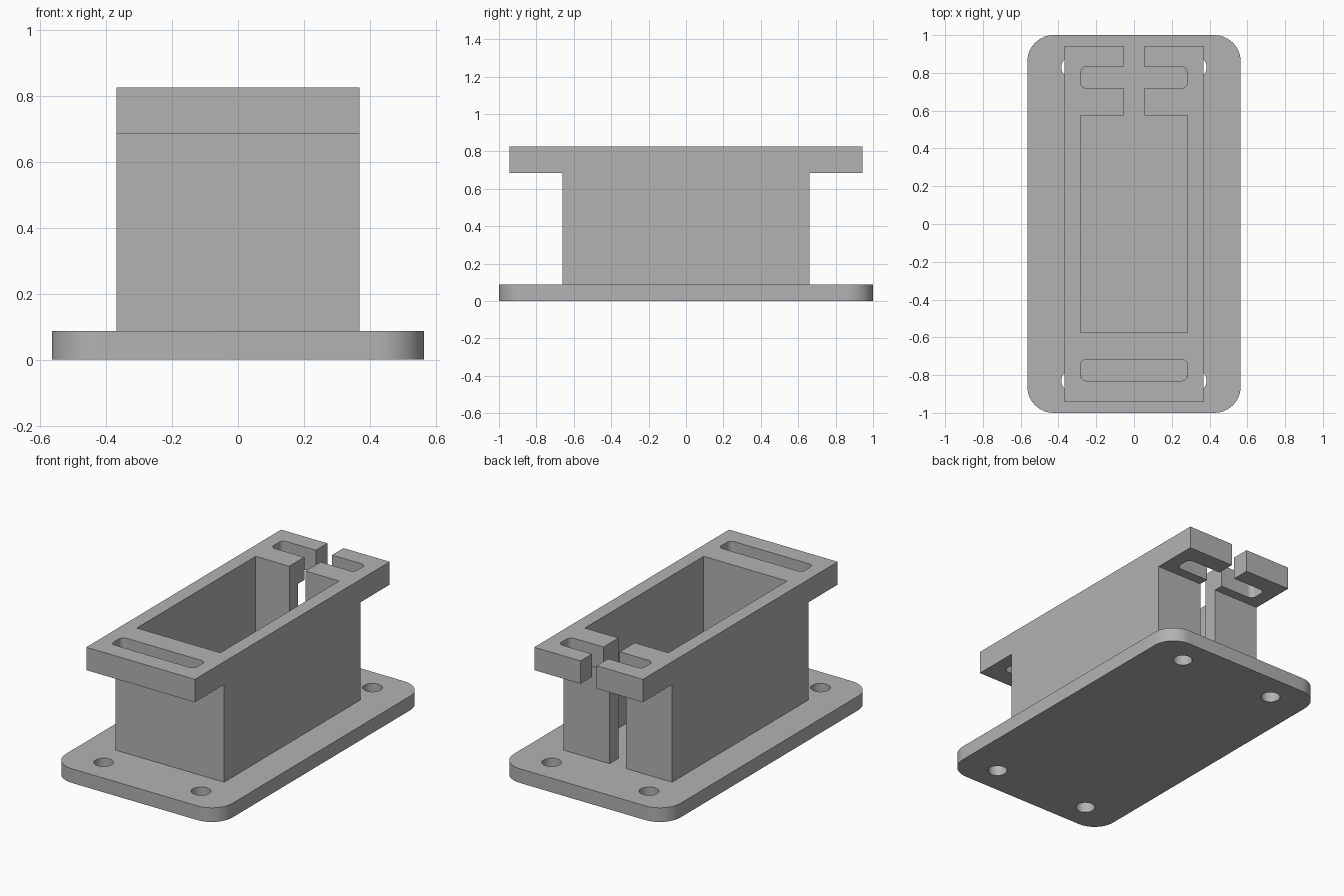
import bpy, bmesh, math
from mathutils import Matrix

cube = bpy.data.objects.get("Cube")
if cube:
    bpy.data.objects.remove(cube, do_unlink=True)

grey = bpy.data.materials.new("plain_grey")
grey.use_nodes = True
colour = (0.45, 0.45, 0.45, 1)
grey.diffuse_color = colour
grey.node_tree.nodes["Principled BSDF"].inputs["Base Color"].default_value = colour

BASE_TOP, FLANGE_LOW, FLANGE_TOP = 0.087, 0.685, 0.825


def prism(name, outline, low, high, matrix=Matrix()):
    """Extrude a 2D outline along local z, then place it with a matrix."""
    bm = bmesh.new()
    face = bm.faces.new([bm.verts.new((x, y, low)) for x, y in outline])
    extruded = bmesh.ops.extrude_face_region(bm, geom=[face])["geom"]
    moved = [v for v in extruded if isinstance(v, bmesh.types.BMVert)]
    bmesh.ops.translate(bm, verts=moved, vec=(0, 0, high - low))
    bmesh.ops.transform(bm, matrix=matrix, verts=bm.verts)
    bmesh.ops.recalc_face_normals(bm, faces=bm.faces)
    mesh = bpy.data.meshes.new(name)
    bm.to_mesh(mesh)
    bm.free()
    mesh.materials.append(grey)
    obj = bpy.data.objects.new(name, mesh)
    bpy.context.collection.objects.link(obj)
    return obj


def rounded_rect(x0, x1, y0, y1, radius=0, steps=8):
    """Rectangle outline, with arcs at the corners when a radius is given."""
    if not radius:
        return [(x0, y0), (x1, y0), (x1, y1), (x0, y1)]
    centres = [(x1 - radius, y1 - radius), (x0 + radius, y1 - radius),
               (x0 + radius, y0 + radius), (x1 - radius, y0 + radius)]
    points = []
    for quarter, (cx, cy) in enumerate(centres):
        for i in range(steps + 1):
            a = math.pi / 2 * (quarter + i / steps)
            points.append((cx + radius * math.cos(a), cy + radius * math.sin(a)))
    return points


def circle(cx, cy, radius, sides=32):
    return [(cx + radius * math.cos(math.tau * i / sides),
             cy + radius * math.sin(math.tau * i / sides)) for i in range(sides)]


def cut(obj, cutters):
    """Subtract the cutters, bake the result and remove them."""
    for cutter in cutters:
        cutter.hide_render = True
        mod = obj.modifiers.new("cut", "BOOLEAN")
        mod.operation = "DIFFERENCE"
        mod.solver = "EXACT"
        mod.object = cutter
    bpy.context.view_layer.update()
    evaluated = obj.evaluated_get(bpy.context.evaluated_depsgraph_get())
    baked = bpy.data.meshes.new_from_object(evaluated)
    obj.modifiers.clear()
    obj.data = baked
    for cutter in cutters:
        bpy.data.objects.remove(cutter, do_unlink=True)


def smooth(obj):
    bpy.ops.object.select_all(action="DESELECT")
    obj.select_set(True)
    bpy.context.view_layer.objects.active = obj
    bpy.ops.object.shade_smooth_by_angle(angle=math.radians(30))


# Base plate with four screw holes
base = prism("base_plate", rounded_rect(-0.565, 0.565, -1, 1, 0.14, 12), 0, BASE_TOP)
cut(base, [prism("screw_hole", circle(sx * 0.33, sy * 0.83, 0.055), -0.1, 0.2)
           for sx in (-1, 1) for sy in (-1, 1)])

# Box with overhanging flange: T-shaped side profile extruded across x
half = [(0.66, BASE_TOP), (0.66, FLANGE_LOW), (0.943, FLANGE_LOW), (0.943, FLANGE_TOP)]
profile = half + [(-y, z) for y, z in reversed(half)]
across = Matrix(((0, 0, 1, 0), (1, 0, 0, 0), (0, 1, 0, 0), (0, 0, 0, 1)))
holder = prism("flanged_box", profile, -0.368, 0.368, across)

# Inner cavity, back slit and the two strap slots
cutters = [
    prism("cavity", rounded_rect(-0.283, 0.283, -0.575, 0.575), 0, 1),
    prism("back_slit", rounded_rect(-0.055, 0.055, 0.5, 1.1), -0.05, 1.05),
    prism("front_slot", rounded_rect(-0.283, 0.283, -0.83, -0.718, 0.03), 0.6, 1),
    prism("back_slot", rounded_rect(-0.283, 0.283, 0.72, 0.832, 0.03), 0.6, 1),
]
cut(holder, cutters)

for part in (base, holder):
    smooth(part)
